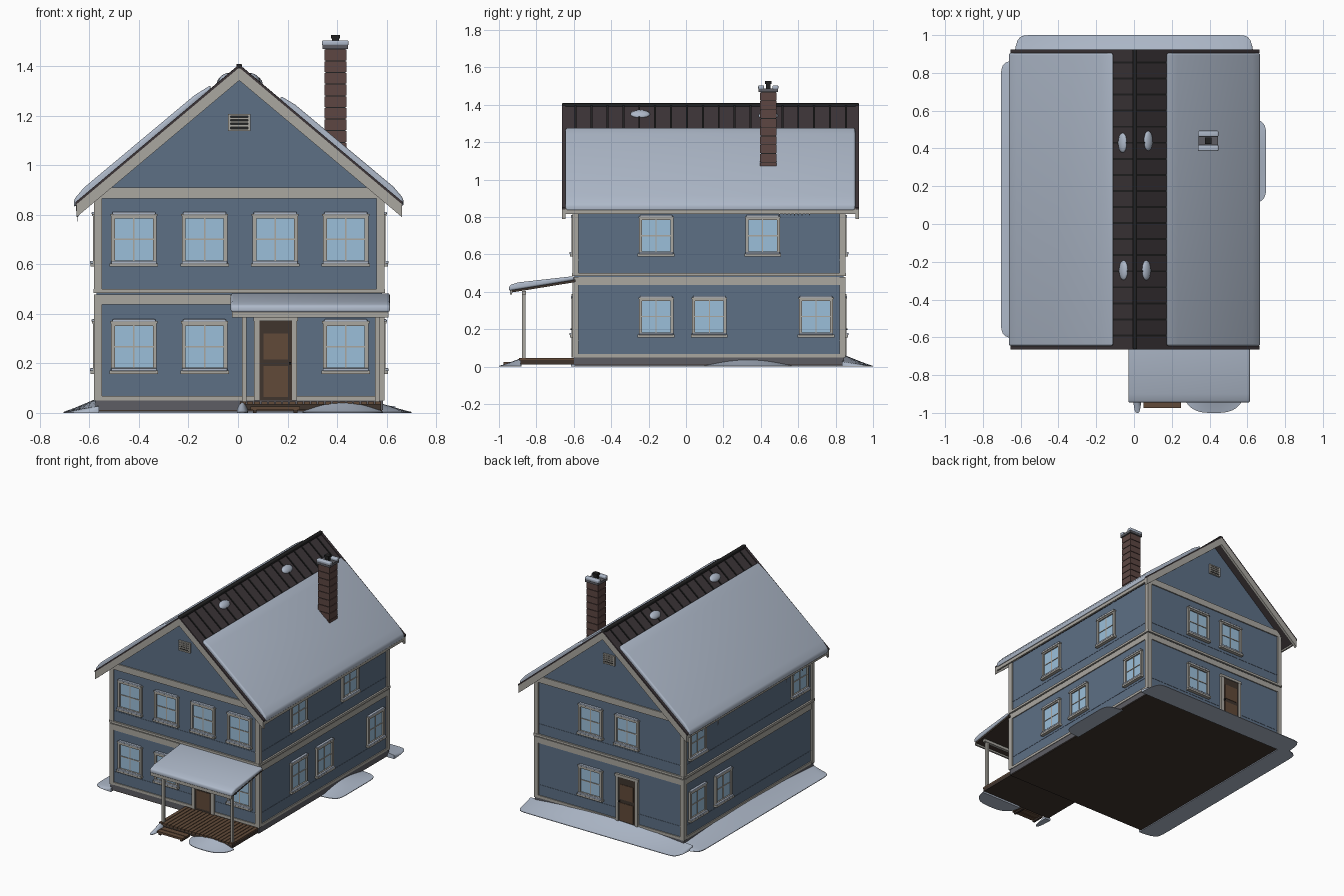
import bpy, bmesh, math, random
from mathutils import Matrix, Vector

if "Cube" in bpy.data.objects:
    bpy.data.objects.remove(bpy.data.objects["Cube"])
random.seed(4)

def material(name, c):
    m = bpy.data.materials.new(name)
    m.diffuse_color = (*c, 1)
    m.use_nodes = True
    m.node_tree.nodes["Principled BSDF"].inputs["Base Color"].default_value = m.diffuse_color
    return m

WALL = material("blue_siding", (0.11, 0.16, 0.235))
TRIM = material("trim", (0.40, 0.385, 0.35))
GLASS = material("glass", (0.33, 0.52, 0.70))
SNOW = material("snow", (0.42, 0.48, 0.58))
ROOF = material("roof_metal", (0.045, 0.035, 0.039))
BRICK = material("brick", (0.11, 0.062, 0.055))
WOOD = material("wood", (0.12, 0.068, 0.04))
DARK = material("dark_wood", (0.05, 0.035, 0.027))
STONE = material("stone", (0.11, 0.11, 0.125))
BLACK = material("iron", (0.015, 0.015, 0.015))

def finish(name, bm, mat, bevel=0, smooth=False):
    bmesh.ops.recalc_face_normals(bm, faces=bm.faces)
    me = bpy.data.meshes.new(name)
    bm.to_mesh(me)
    bm.free()
    me.materials.append(mat)
    ob = bpy.data.objects.new(name, me)
    bpy.context.collection.objects.link(ob)
    if bevel:
        b = ob.modifiers.new("bevel", 'BEVEL')
        b.width, b.segments, b.limit_method = bevel, 4, 'ANGLE'
    if bevel or smooth:
        for p in me.polygons:
            p.use_smooth = True
    return ob

def boxes(name, items, mat, bevel=0):
    """One object from boxes given as (x0, x1, y0, y1, z0, z1)."""
    bm = bmesh.new()
    for x0, x1, y0, y1, z0, z1 in items:
        m = Matrix.Translation(((x0 + x1) / 2, (y0 + y1) / 2, (z0 + z1) / 2))
        bmesh.ops.create_cube(bm, size=1, matrix=m @ Matrix.Diagonal((abs(x1 - x0), abs(y1 - y0), z1 - z0, 1)))
    return finish(name, bm, mat, bevel)

def prism(name, pts, t0, t1, mat, axis='y', bevel=0):
    """Profile of (across, z) points extruded along x or y."""
    bm = bmesh.new()
    put = (lambda a, t, z: (a, t, z)) if axis == 'y' else (lambda a, t, z: (t, a, z))
    A, B = [[bm.verts.new(put(a, t, z)) for a, z in pts] for t in (t0, t1)]
    bm.faces.new(A)
    bm.faces.new(B)
    for i in range(len(pts)):
        j = (i + 1) % len(pts)
        bm.faces.new((A[i], A[j], B[j], B[i]))
    return finish(name, bm, mat, bevel)

# Wall planes and a mapping from wall coordinates to world boxes
X0, X1, Y0, Y1 = -0.572, 0.582, -0.597, 0.843
CX = 0.005
SLOPE = 0.84

def on(side, u0, u1, d0, d1, z0, z1):
    return {'front': (u0, u1, Y0 - d1, Y0 - d0, z0, z1), 'back': (u0, u1, Y1 + d0, Y1 + d1, z0, z1),
            'right': (X1 + d0, X1 + d1, u0, u1, z0, z1), 'left': (X0 - d1, X0 - d0, u0, u1, z0, z1)}[side]

def span(side):
    return (X0, X1) if side in ('front', 'back') else (Y0, Y1)

def roof_z(x):
    return 1.40 - SLOPE * abs(x - CX)

# Body, foundation and underside
boxes("foundation", [(X0 - .003, X1 + .003, Y0 - .003, Y1 + .003, 0.012, 0.055)], STONE)
boxes("underside", [(X0, X1, Y0, Y1, 0.006, 0.012)], DARK)
prism("walls", [(X0, .05), (X1, .05), (X1, .875), (CX, 1.36), (X0, .875)], Y0, Y1, WALL)

# Corner boards, horizontal trim and siding joints
boxes("corner_boards", [(x - .016, x + .016, y - .016, y + .016, a, b) for a, b in ((.05, .478), (.484, .87))
      for x in (X0 + .007, X1 - .007) for y in (Y0 + .007, Y1 - .007)], TRIM)
bands, joints = [], []
for s in ('front', 'back', 'left', 'right'):
    a, b = span(s)
    bands += [on(s, a, b, -.005, .007, .437, .478), on(s, a - .009, b + .009, -.005, .012, .484, .5),
              on(s, a, b, -.005, .007, .05, .068)]
    joints += [on(s, a, b, -.005, .002, z, z + .004) for z in (.139, .568)]
    if s in ('front', 'back'):
        bands.append(on(s, a, b, -.005, .008, .865, .91))
boxes("wall_bands", bands, TRIM)
boxes("siding_joints", joints, WALL)

# Windows with frame, muntins, sill and snow caps
def window(side, u, z):
    w, h, f = 0.092, 0.1, 0.016
    fr = [on(side, u + min(k * w, k * (w - f)), u + max(k * w, k * (w - f)), 0, .014, z - h, z + h) for k in (-1, 1)]
    fr += [on(side, u - w, u + w, 0, .014, z + k * (h - f / 2) - f / 2, z + k * (h - f / 2) + f / 2) for k in (-1, 1)]
    fr += [on(side, u - w - .006, u + w + .006, 0, .024, z - h - .01, z - h + .004),
           on(side, u - w - .003, u + w + .003, 0, .018, z + h - .006, z + h + .003),
           on(side, u - .003, u + .003, 0, .008, z - h, z + h),
           on(side, u - w, u + w, 0, .008, z - .003, z + .003)]
    boxes(side + "_window_frame", fr, TRIM)
    boxes(side + "_window_glass", [on(side, u - w + .01, u + w - .01, -.002, .004, z - h + .01, z + h - .01)], GLASS)
    boxes(side + "_window_snow", [on(side, u - w, u + w, .002, .026, z - h + .002, z - h + .014),
          on(side, u - w + .005, u + w - .005, 0, .019, z + h, z + h + .011)], SNOW, .004)

LO, HI = 0.267, 0.7
for side, low, high in (('front', (-.42, -.135, .435), (-.42, -.135, .15, .435)),
                        ('back', (.15,), (.15, -.135)),
                        ('right', (-.16, .125, .695), (-.16, .41)),
                        ('left', (.41, .695), (-.445, .695))):
    for u in low:
        window(side, u, LO)
    for u in high:
        window(side, u, HI)

# Doors
for side, u in (('front', .152), ('back', -.135)):
    boxes(side + "_door_casing", [on(side, u + k * .076 - .011, u + k * .076 + .011, 0, .014, .05, .38) for k in (-1, 1)]
          + [on(side, u - .09, u + .09, 0, .016, .37, .388)], TRIM)
    boxes(side + "_door", [on(side, u - .068, u + .068, 0, .009, .05, .37)], DARK)
    boxes(side + "_door_panels", [on(side, u - .05, u + .05, .005, .012, a, b) for a, b in ((.065, .19), (.215, .32))], WOOD)
    boxes(side + "_door_knob", [on(side, u + .053, u + .061, .005, .02, .195, .205)], BLACK)

# Gable vents
for side in ('front', 'back'):
    boxes(side + "_gable_vent", [on(side, CX - .045, CX + .045, 0, .012, a, a + .009) for a in (1.138, 1.155, 1.17, 1.184, 1.198)]
          + [on(side, CX + k * .04 - .005, CX + k * .04 + .005, 0, .012, 1.138, 1.207) for k in (-1, 1)], TRIM)
    boxes(side + "_vent_back", [on(side, CX - .04, CX + .04, -.002, .004, 1.14, 1.204)], BLACK)

# Main roof, barge boards, eave fascias, seams and ridge
def chevron(name, top, bottom, half, y0, y1, mat):
    L, R = CX - half, CX + half
    return prism(name, [(L, roof_z(L) + top), (CX, 1.4 + top), (R, roof_z(R) + top),
                        (R, roof_z(R) + bottom), (CX, 1.4 + bottom), (L, roof_z(L) + bottom)], y0, y1, mat)

chevron("roof", 0, -.032, .655, -.66, .92, ROOF)
for n, a, b in (("front", -.664, -.645), ("back", .905, .924)):
    chevron(n + "_barge_board", -.006, -.058, .657, a, b, TRIM)
    chevron(n + "_roof_edge", .006, -.006, .66, a, b, ROOF)
boxes("eave_fascias", [(CX + k * .652 - .006, CX + k * .652 + .006, -.655, .915, .815, .846) for k in (-1, 1)], TRIM)
for i in range(18):
    y = -.59 + i * .085
    chevron("roof_seam", .007, -.005, .25, y - .005, y + .005, BLACK)
boxes("ridge_cap", [(CX - .012, CX + .012, -.664, .924, 1.385, 1.409)], BLACK, .006)

# Roof snow sheets and small patches near the ridge
for n, xa, xb in (("left", -.11, -.662), ("right", .172, .668)):
    m = xa + (xb - xa) * .12
    prism(n + "_roof_snow", [(xa, roof_z(xa) - .005), (xa, roof_z(xa) + .02), (m, roof_z(m) + .034), (xb * .94, roof_z(xb * .94) + .036),
                             (xb, roof_z(xb) + .022), (xb, roof_z(xb) - .01)], -.645, .905, SNOW, bevel=.016)

def patch(x, y, r):
    bm = bmesh.new()
    tilt = Matrix.Rotation(math.atan(SLOPE) * (1 if x > CX else -1), 4, 'Y')
    bmesh.ops.create_uvsphere(bm, u_segments=16, v_segments=10, radius=1,
        matrix=Matrix.Translation((x, y, roof_z(x))) @ tilt @ Matrix.Diagonal((.029, r, .016, 1)))
    finish("snow_patch", bm, SNOW, smooth=True)

for x, y in ((-.06, .43), (.075, .44), (-.055, -.245), (.065, -.245)):
    patch(x, y, .053)

# Icicles under the eaves
bm = bmesh.new()
for k in (-1, 1):
    for i in range(9):
        L = random.uniform(.015, .05) if k < 0 else random.uniform(.008, .016)
        y = random.uniform(-.6, .85) if k < 0 else .5 + i * .02
        bmesh.ops.create_cone(bm, cap_ends=True, segments=6, radius1=.0005, radius2=.005, depth=L,
                              matrix=Matrix.Translation((CX + k * .652, y, .82 - L / 2)))
finish("icicles", bm, SNOW)

# Chimney
boxes("chimney_core", [(.353, .433, .400, .480, 1.0, 1.47)], BLACK)
boxes("chimney_bricks", [(.349, .437, .396, .484, 1.0 + i * .047, 1.043 + i * .047) for i in range(10)], BRICK)
boxes("chimney_cap", [(.341, .445, .388, .492, 1.468, 1.486)], STONE)
boxes("chimney_snow", [(.339, .447, a, a + .032, 1.482, 1.504) for a in (.386, .462)], SNOW, .007)
boxes("flue", [(.379, .407, .427, .453, 1.48, 1.515), (.375, .411, .423, .457, 1.512, 1.526)], BLACK)

# Porch: deck, step, posts, roof
boxes("deck_frame", [(.012, .578, -.885, -.6, .012, .036)], DARK)
boxes("deck_boards", [(.008 + i * .0287, .032 + i * .0287, -.892, -.598, .034, .046) for i in range(20)], WOOD)
boxes("step", [(.05, .25, -.975, -.94, .012, .026), (.05, .25, -.935, -.895, .012, .026)], WOOD)
boxes("step_supports", [(x, x + .015, -.97, -.885, 0, .014) for x in (.06, .225)], DARK)
boxes("porch_posts", [(x - .009, x + .009, -.876, -.858, .04, .4) for x in (.025, .562)], TRIM)
boxes("porch_beam", [(-.005, .59, -.878, -.856, .386, .405)], TRIM)
prism("porch_roof", [(-.935, .396), (-.59, .452), (-.59, .466), (-.935, .412)], -.022, .605, DARK, 'x')
boxes("porch_fascia", [(-.024, .607, -.942, -.93, .385, .412)], TRIM)
prism("porch_snow", [(-.947, .405), (-.945, .434), (-.9, .45), (-.598, .484), (-.598, .462)], -.03, .614, SNOW, 'x', .013)

# Snow drifts: lofted wedges lying against a base line; a higher flat gives squarer ends
def drift(name, start, end, out, depth, height, flat, rise):
    bm, n, m = bmesh.new(), 40, 6
    a, b, o = Vector((*start, 0)), Vector((*end, 0)), Vector((*out, 0))
    rings = []
    for i in range(n + 1):
        s = .5 - .5 * math.cos(math.pi * i / n)
        k = max(1 - abs(2 * s - 1) ** flat, .01) ** .5
        h = height * (rise + (1 - rise) * math.sin(math.pi * s))
        c = a.lerp(b, s)
        ring = [bm.verts.new(c + o * depth * k * j / m + Vector((0, 0, .004 + h * (1 - j / m) ** 1.1))) for j in range(m + 1)]
        ring += [bm.verts.new(c + o * depth * k), bm.verts.new(c)]
        rings.append(ring)
    for r, q in zip(rings, rings[1:]):
        for j in range(len(r)):
            l = (j + 1) % len(r)
            bm.faces.new((r[j], r[l], q[l], q[j]))
    bm.faces.new(rings[0])
    bm.faces.new(rings[-1])
    ob = finish(name, bm, SNOW)
    bpy.context.view_layer.objects.active = ob
    ob.select_set(True)
    bpy.ops.object.shade_smooth_by_angle(angle=math.radians(40))
    ob.select_set(False)

drift("back_drift", (-.635, Y1 - .01), (.635, Y1 - .01), (0, 1), .167, .064, 40, .35)
drift("left_drift", (X0 + .01, -.615), (X0 + .01, .875), (-1, 0), .143, .058, 40, .4)
drift("right_drift", (X1 - .01, .1), (X1 - .01, .565), (1, 0), .128, .036, 10, .05)
drift("porch_drift", (.26, -.88), (.585, -.88), (0, -1), .12, .04, 3, .05)
drift("step_drift", (-.005, -.88), (.04, -.88), (0, -1), .12, .042, 3, .2)
